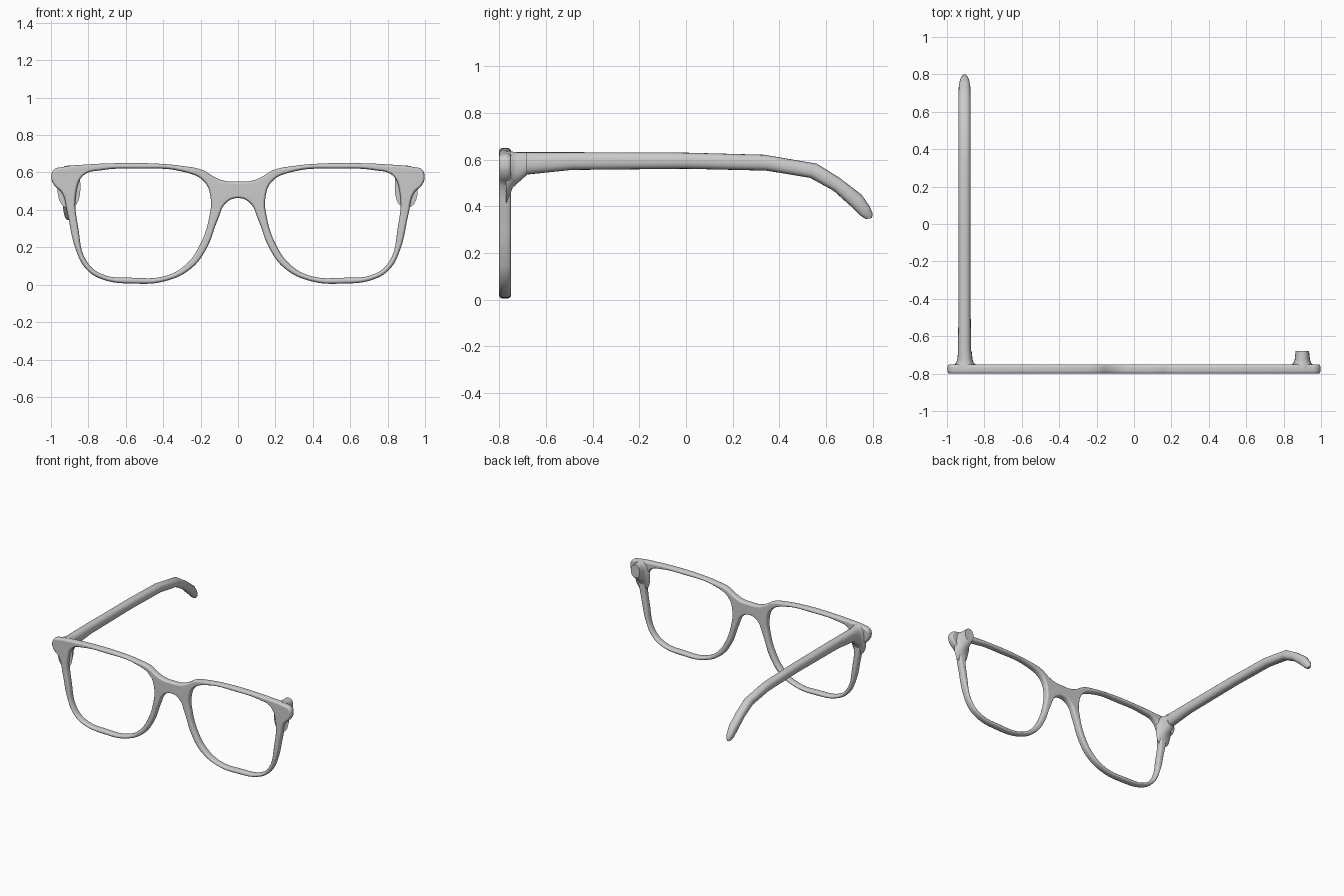
import bpy, bmesh, math

if "Cube" in bpy.data.objects:
    bpy.data.objects.remove(bpy.data.objects["Cube"])


def finish(obj, angle=50):
    bpy.ops.object.select_all(action='DESELECT')
    obj.select_set(True)
    bpy.context.view_layer.objects.active = obj
    bpy.ops.object.shade_smooth_by_angle(angle=math.radians(angle))


def mesh_object(name, bm):
    bmesh.ops.recalc_face_normals(bm, faces=bm.faces[:])
    me = bpy.data.meshes.new(name)
    bm.to_mesh(me)
    bm.free()
    obj = bpy.data.objects.new(name, me)
    bpy.context.collection.objects.link(obj)
    return obj


def loft(name, cx, stations, sides=20, power=0.85):
    """Rounded sections; station = top y, top z, bottom y, bottom z, half width."""
    bm = bmesh.new()
    rings = []
    for ty, tz, by, bz, w in stations:
        ring = []
        for i in range(sides):
            a = 2 * math.pi * i / sides
            c, s = math.cos(a), math.sin(a)
            u = math.copysign(abs(c) ** power, c) if abs(c) > 1e-6 else 0
            v = math.copysign(abs(s) ** power, s) if abs(s) > 1e-6 else 0
            t = (v + 1) / 2
            ring.append(bm.verts.new((cx + u * w, by + (ty - by) * t, bz + (tz - bz) * t)))
        rings.append(ring)
    for r0, r1 in zip(rings, rings[1:]):
        for i in range(sides):
            j = (i + 1) % sides
            bm.faces.new((r0[i], r0[j], r1[j], r1[i]))
    bm.faces.new(rings[0])
    bm.faces.new(rings[-1])
    obj = mesh_object(name, bm)
    finish(obj)
    return obj


# Front frame: outline of one half, mirrored, with two lens openings
outer = [(0, .552), (.07, .555), (.125, .575), (.19, .613), (.3, .635), (.45, .648),
         (.62, .65), (.8, .643), (.94, .629), (.984, .615), (.998, .575), (.985, .535),
         (.94, .488), (.912, .38), (.868, .19), (.815, .087), (.73, .03), (.56, .006),
         (.385, .02), (.25, .087), (.17, .19), (.107, .35), (.064, .437), (0, .463)]
lens = [(.545, .62), (.73, .612), (.825, .585), (.864, .5), (.852, .29), (.812, .13),
        (.735, .06), (.56, .037), (.385, .048), (.28, .107), (.2, .22), (.152, .37),
        (.146, .46), (.18, .55), (.29, .603)]
outline = outer + [(-x, z) for x, z in outer[-2:0:-1]]

curve = bpy.data.curves.new("frame_outline", 'CURVE')
curve.dimensions = '2D'
curve.fill_mode = 'BOTH'
curve.resolution_u = 6
curve.bevel_depth = 0.012
curve.bevel_resolution = 4
curve.offset = -0.012
curve.extrude = 0.003
for pts in (outline, lens, [(-x, z) for x, z in lens]):
    sp = curve.splines.new('BEZIER')
    sp.bezier_points.add(len(pts) - 1)
    for bp, (x, z) in zip(sp.bezier_points, pts):
        bp.co = (x, z, 0)
        bp.handle_left_type = bp.handle_right_type = 'AUTO'
    sp.use_cyclic_u = True
helper = bpy.data.objects.new("frame_outline", curve)
bpy.context.collection.objects.link(helper)
bpy.context.view_layer.update()
me = bpy.data.meshes.new_from_object(helper.evaluated_get(bpy.context.evaluated_depsgraph_get()))
bpy.data.objects.remove(helper)

bm = bmesh.new()
bm.from_mesh(me)
for v in bm.verts:
    x, z, d = v.co
    v.co = (x, -.775 + d * .025 / .015, z)
bmesh.ops.remove_doubles(bm, verts=bm.verts[:], dist=0.0002)
frame = mesh_object("front_frame", bm)
finish(frame)
frame.modifiers.new("weighted", 'WEIGHTED_NORMAL').keep_sharp = True

# Flared hinge blocks on the back of both ends
flare = [(-.77, .638, -.77, .41, .062), (-.752, .636, -.752, .455, .058),
         (-.742, .634, -.742, .48, .047), (-.725, .633, -.725, .496, .041),
         (-.68, .632, -.68, .536, .036)]
for name, x in (("left_hinge", -.904), ("right_hinge", .9)):
    loft(name, x, flare)

# Single temple arm on the left, bent down at the ear
arm = [(-.682, .632, -.682, .536, .035), (-.49, .632, -.49, .556, .033),
       (0, .63, 0, .561, .033), (.335, .621, .345, .553, .033),
       (.56, .583, .532, .522, .033), (.658, .522, .632, .467, .033),
       (.752, .45, .712, .395, .031), (.787, .4, .745, .362, .025),
       (.799, .37, .765, .348, .016), (.797, .35, .772, .346, .01)]
loft("temple_arm", -.906, arm)
